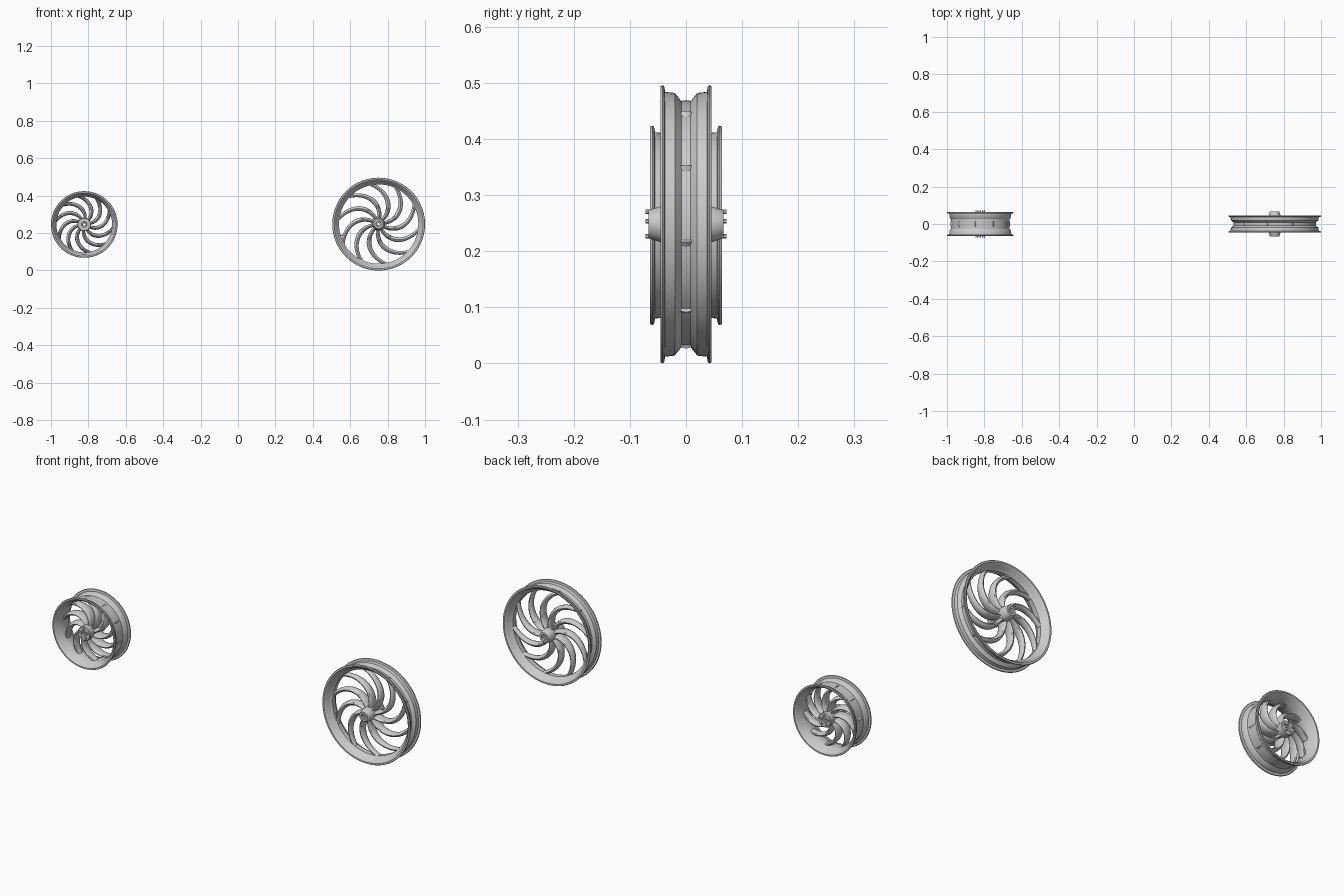
import bpy, bmesh, math
from mathutils import Vector

cube = bpy.data.objects.get("Cube")
if cube:
    bpy.data.objects.remove(cube, do_unlink=True)

metal = bpy.data.materials.new("light grey metal")
metal.use_nodes = True
grey = (0.6, 0.6, 0.6, 1)
metal.diffuse_color = grey
metal.node_tree.nodes["Principled BSDF"].inputs["Base Color"].default_value = grey


def finish(name, bm, centre):
    bmesh.ops.recalc_face_normals(bm, faces=bm.faces)
    mesh = bpy.data.meshes.new(name)
    bm.to_mesh(mesh)
    bm.free()
    mesh.materials.append(metal)
    obj = bpy.data.objects.new(name, mesh)
    bpy.context.collection.objects.link(obj)
    obj.location = centre
    bpy.ops.object.select_all(action='DESELECT')
    obj.select_set(True)
    bpy.context.view_layer.objects.active = obj
    bpy.ops.object.shade_smooth_by_angle(angle=math.radians(35))
    return obj


def bridge(bm, a, b):
    n = len(a)
    for i in range(n):
        bm.faces.new((a[i], a[(i + 1) % n], b[(i + 1) % n], b[i]))


def polar(r, angle, y):
    return Vector((r * math.cos(angle), y, r * math.sin(angle)))


def lathe(name, profile, centre, steps=80):
    """Turn a closed (radius, y) profile around the axle."""
    bm = bmesh.new()
    rings = [[bm.verts.new(polar(r, math.tau * s / steps, y)) for r, y in profile]
             for s in range(steps)]
    for s in range(steps):
        bridge(bm, rings[s], rings[(s + 1) % steps])
    return finish(name, bm, centre)


def mirrored(half):
    """Complete a half profile across the wheel's middle plane."""
    return half + [(r, -y) for r, y in reversed(half)]


def rod(name, start, end, radius, centre, sides=8):
    bm = bmesh.new()
    bmesh.ops.create_cone(bm, cap_ends=True, segments=sides, radius1=radius,
                          radius2=radius, depth=(end - start).length)
    turn = (end - start).to_track_quat('Z', 'Y').to_matrix().to_4x4()
    bmesh.ops.transform(bm, matrix=turn, verts=bm.verts)
    bmesh.ops.translate(bm, vec=(start + end) / 2, verts=bm.verts)
    return finish(name, bm, centre)


def spokes(name, centre, r0, r1, count, sweep, phase, width, depth):
    """Curved oval spokes; width and depth give (hub, middle, rim) half sizes."""
    def blend(v, t):
        return v[0] + (v[1] - v[0]) * 2 * t if t < 0.5 else v[1] + (v[2] - v[1]) * (2 * t - 1)

    def path(t, base):
        return polar(r0 + (r1 - r0) * t, base + sweep * t ** 1.5, 0)

    bm = bmesh.new()
    steps, sides = 16, 12
    for k in range(count):
        base = phase + math.tau * k / count
        rings = []
        for i in range(steps + 1):
            t = i / steps
            along = (path(min(t + 0.01, 1), base) - path(max(t - 0.01, 0), base)).normalized()
            across = Vector((-along.z, 0, along.x))
            ring = []
            for j in range(sides):
                a = math.tau * j / sides
                ring.append(bm.verts.new(path(t, base)
                            + across * blend(width, t) * math.cos(a)
                            + Vector((0, blend(depth, t) * math.sin(a), 0))))
            rings.append(ring)
        for a, b in zip(rings, rings[1:]):
            bridge(bm, a, b)
        bm.faces.new(rings[0])
        bm.faces.new(rings[-1])
    return finish(name, bm, centre)


# Large narrow wheel
big = Vector((0.752, 0, 0.248))
lathe("large_rim", mirrored([
    (0.219, 0.008), (0.234, 0.02), (0.236, 0.037), (0.246, 0.039), (0.248, 0.042),
    (0.246, 0.045), (0.238, 0.045), (0.229, 0.038), (0.224, 0.022), (0.212, 0.012)]), big)
lathe("large_hub", mirrored([
    (0.034, 0.02), (0.032, 0.045), (0.026, 0.064), (0.024, 0.067),
    (0.014, 0.067), (0.013, 0.058), (0.006, 0.058)]), big, 40)
spokes("large_spokes", big, 0.025, 0.217, 10, math.radians(55), math.radians(10),
       (0.009, 0.013, 0.009), (0.03, 0.02, 0.013))
valve = math.radians(197)
rod("valve_stem", polar(0.216, valve, 0), polar(0.18, valve, 0), 0.003, big)

# Small wide wheel
small = Vector((-0.822, 0, 0.246))
lathe("small_rim", mirrored([
    (0.157, 0.026), (0.164, 0.035), (0.166, 0.055), (0.176, 0.057), (0.178, 0.06),
    (0.176, 0.064), (0.169, 0.064), (0.159, 0.053), (0.156, 0.036), (0.149, 0.026)]), small)
lathe("small_hub", mirrored([
    (0.032, 0.02), (0.036, 0.045), (0.036, 0.06), (0.033, 0.064),
    (0.015, 0.064), (0.013, 0.056), (0.006, 0.056)]), small, 40)
spokes("small_spokes", small, 0.025, 0.154, 10, math.radians(55), math.radians(10),
       (0.008, 0.011, 0.009), (0.036, 0.026, 0.018))
for side, label in ((-1, "front"), (1, "back")):
    for k in range(5):
        a = math.radians(90) + math.tau * k / 5
        rod(f"{label}_hub_bolt_{k + 1}", polar(0.024, a, side * 0.06),
            polar(0.024, a, side * 0.072), 0.004, small, 6)
